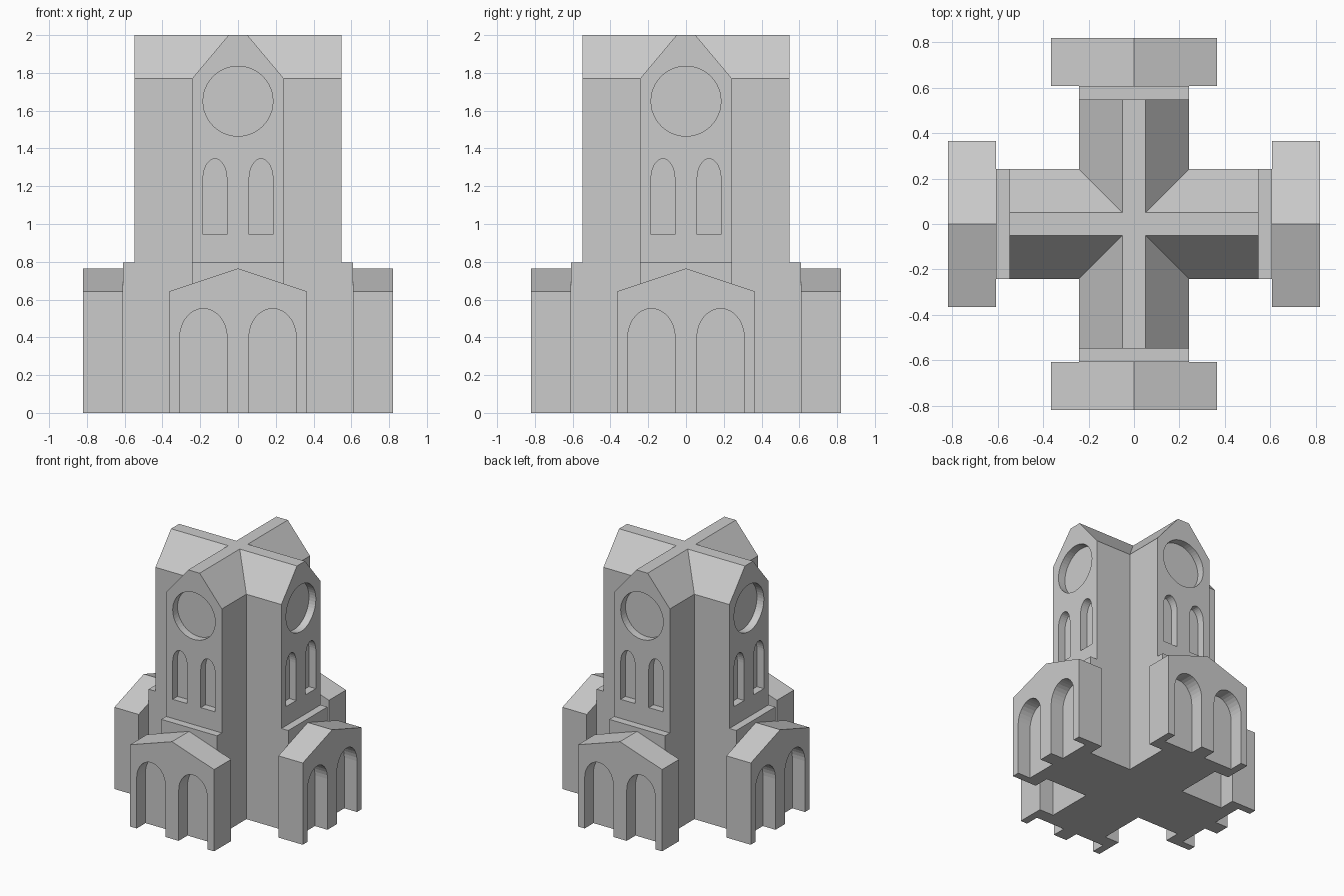
import bpy, bmesh
from math import sin, cos, pi
from mathutils import Matrix

cube = bpy.data.objects.get("Cube")
if cube:
    bpy.data.objects.remove(cube, do_unlink=True)

stone = bpy.data.materials.new("grey_stone")
stone.use_nodes = True
GREY = (0.6, 0.6, 0.6, 1)
stone.diffuse_color = GREY
stone.node_tree.nodes["Principled BSDF"].inputs["Base Color"].default_value = GREY

ARM, ARM_END, LEDGE_END, PORCH_END = 0.243, 0.548, 0.608, 0.82
SIDES = ("front", "left", "back", "right")


def prism(name, profile, y0, y1, turn=0):
    """Extrude an (x, z) outline from y0 to y1, then turn it in quarter turns."""
    bm = bmesh.new()
    face = bm.faces.new([bm.verts.new((x, y0, z)) for x, z in profile])
    new = bmesh.ops.extrude_face_region(bm, geom=[face])["geom"]
    bmesh.ops.translate(bm, vec=(0, y1 - y0, 0),
                        verts=[v for v in new if isinstance(v, bmesh.types.BMVert)])
    bmesh.ops.rotate(bm, verts=bm.verts, matrix=Matrix.Rotation(turn * pi / 2, 3, "Z"))
    bmesh.ops.recalc_face_normals(bm, faces=bm.faces)
    mesh = bpy.data.meshes.new(name)
    bm.to_mesh(mesh)
    bm.free()
    mesh.materials.append(stone)
    obj = bpy.data.objects.new(name, mesh)
    bpy.context.collection.objects.link(obj)
    return obj


def combine(obj, others, operation):
    """Apply a boolean with each helper and remove the helpers."""
    for other in others:
        mod = obj.modifiers.new("boolean", "BOOLEAN")
        mod.operation, mod.object, mod.solver = operation, other, "EXACT"
    deps = bpy.context.evaluated_depsgraph_get()
    mesh = bpy.data.meshes.new_from_object(obj.evaluated_get(deps))
    obj.modifiers.clear()
    obj.data = mesh
    for other in others:
        bpy.data.objects.remove(other, do_unlink=True)


def arch(cx, half, bottom, spring, rise, steps=16):
    curve = [(cx + half * cos(pi * i / steps), spring + rise * sin(pi * i / steps))
             for i in range(steps + 1)]
    return [(cx - half, bottom), (cx + half, bottom)] + curve


def box(half, bottom, top):
    return [(-half, bottom), (half, bottom), (half, top), (-half, top)]


# Cross-shaped tower with flat-topped gable roofs
gable = [(-ARM, 0), (ARM, 0), (ARM, 1.77), (0.05, 2), (-0.05, 2), (-ARM, 1.77)]
tower = prism("tower", gable, -ARM_END, ARM_END)
combine(tower, [prism("cross_arm", gable, -ARM_END, ARM_END, 1)], "UNION")

# Recessed round window and paired arched windows on each tower face
disc = [(0.185 * cos(2 * pi * i / 48), 1.65 + 0.185 * sin(2 * pi * i / 48)) for i in range(48)]
cutters = []
for turn in range(4):
    cutters.append(prism("round_cutter", disc, -0.7, -ARM_END + 0.06, turn))
    for s in (-1, 1):
        cutters.append(prism("window_cutter", arch(s * 0.122, 0.063, 0.945, 1.24, 0.105),
                             -0.7, -ARM_END + 0.06, turn))
combine(tower, cutters, "DIFFERENCE")

# Ledges and gabled porches with two arched recesses
porch_outline = [(-0.366, 0), (0.366, 0), (0.366, 0.643), (0, 0.765), (-0.366, 0.643)]
for turn, side in enumerate(SIDES):
    prism(side + "_ledge", box(ARM, 0, 0.795), -LEDGE_END, -ARM_END, turn)
    porch = prism(side + "_porch", porch_outline, -PORCH_END, -LEDGE_END, turn)
    combine(porch, [prism("arch_cutter", arch(s * 0.183, 0.125, -0.1, 0.4, 0.152),
                          -1, -PORCH_END + 0.11, turn) for s in (-1, 1)], "DIFFERENCE")
